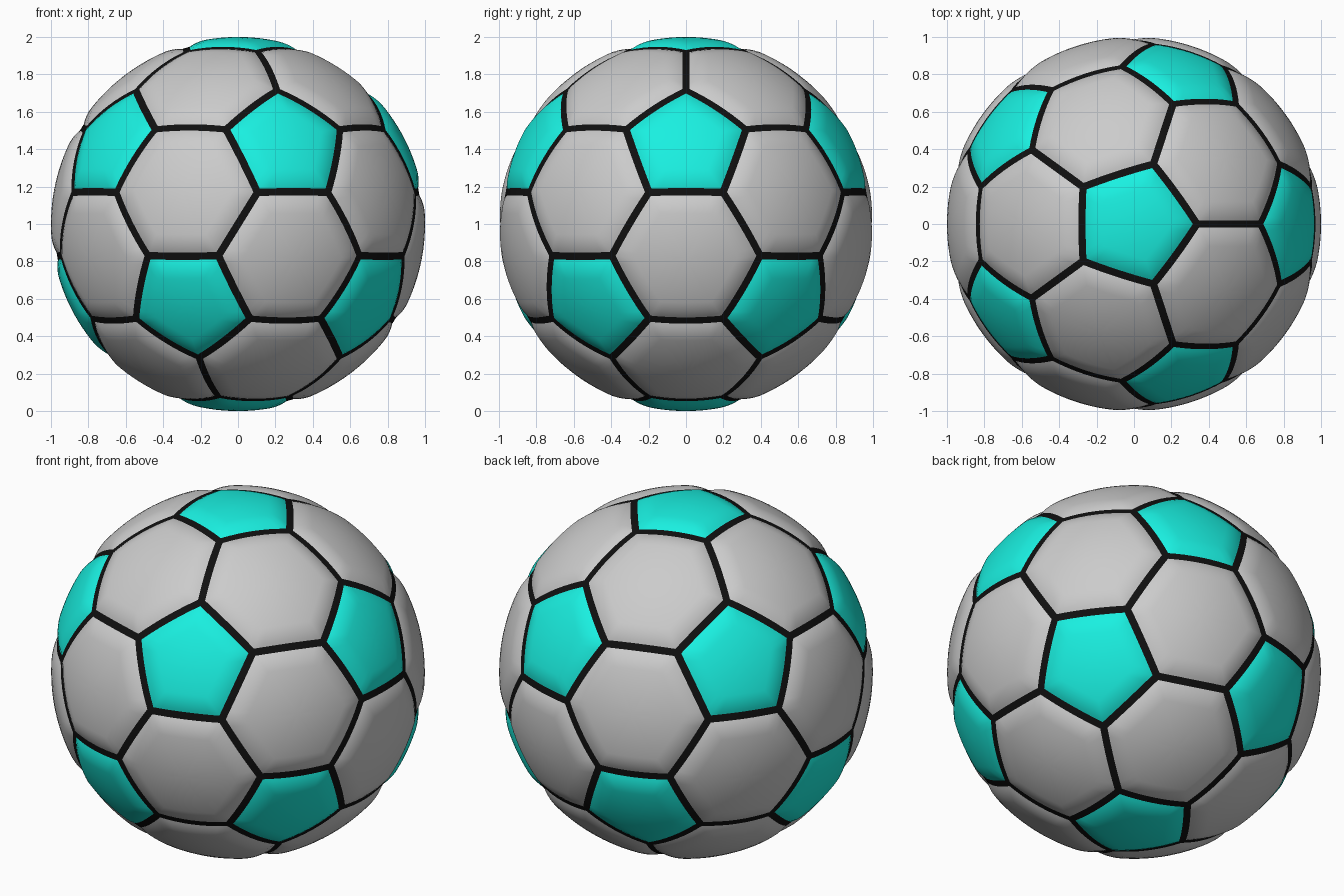
import bpy, bmesh
from math import cos, sin, atan2, radians, sqrt
from itertools import combinations
from mathutils import Vector

if "Cube" in bpy.data.objects:
    bpy.data.objects.remove(bpy.data.objects["Cube"])

SEAM = 0.021      # half width of a seam
DEPTH = 0.018     # how far the seams sit below the panel crowns
PUFF = 0.10       # width of the rounded panel border
COLS = 8          # subdivisions along each panel side


def material(name, rgb):
    m = bpy.data.materials.new(name)
    m.diffuse_color = (*rgb, 1)
    m.use_nodes = True
    m.node_tree.nodes["Principled BSDF"].inputs["Base Color"].default_value = m.diffuse_color
    return m


# icosahedron directions: poles plus two staggered rings
ico = [Vector((0, 0, 1)), Vector((0, 0, -1))]
for k in range(5):
    for z, off in ((1 / sqrt(5), 0), (-1 / sqrt(5), 36)):
        a = radians(72 * k + off)
        ico.append(Vector((cos(a) * 2 / sqrt(5), sin(a) * 2 / sqrt(5), z)))


def near(i, j):
    return i != j and (ico[i] - ico[j]).length < 1.2


def cut(i, j):
    return ico[i].lerp(ico[j], 1 / 3).normalized()


def ordered(points):
    """Sort points counter-clockwise about their outward centre."""
    c = sum(points, Vector()) / len(points)
    n = c.normalized()
    u = (points[0] - c).normalized()
    v = n.cross(u)
    return c, sorted(points, key=lambda p: atan2((p - c).dot(v), (p - c).dot(u)))


pentagons = [ordered([cut(i, j) for j in range(12) if near(i, j)]) for i in range(12)]
hexagons = [ordered([cut(i, j) for i in t for j in t if i != j])
            for t in combinations(range(12), 3)
            if all(near(i, j) for i, j in combinations(t, 2))]


def build(name, polys, seam, mat=None):
    """Spherical panels (or the seam strips around them) as one smooth mesh."""
    bm = bmesh.new()
    for c, pts in polys:
        apothem = ((pts[0] + pts[1]) / 2 - c).length
        inner = apothem - SEAM
        if seam:
            dists = [SEAM, 0]
        else:
            flat = inner - PUFF
            dists = [SEAM + PUFF + flat * (1 - k / 5) for k in range(5)]
            dists += [SEAM + PUFF * (1 - k / 7) for k in range(8)]
        for k, p in enumerate(pts):
            q = pts[(k + 1) % len(pts)]
            rows = []
            for d in dists:
                u = min(1, max(0, (d - SEAM) / PUFF))
                r = 1 - DEPTH * (1 - u) ** 2
                rows.append([bm.verts.new(
                    c.lerp(p.lerp(q, t / COLS), 1 - d / apothem).normalized() * r
                    + Vector((0, 0, 1))) for t in range(COLS + 1)])
            for a, b in zip(rows, rows[1:]):
                for t in range(COLS):
                    bm.faces.new((a[t], b[t], b[t + 1], a[t + 1]))
    bmesh.ops.remove_doubles(bm, verts=bm.verts, dist=0.0005)
    for f in bm.faces:
        f.smooth = True
    me = bpy.data.meshes.new(name)
    bm.to_mesh(me)
    bm.free()
    if mat:
        me.materials.append(mat)
    ob = bpy.data.objects.new(name, me)
    bpy.context.collection.objects.link(ob)
    return ob


# leather panels and the black stitching between them
build("hexagon_panels", hexagons, False)
build("pentagon_panels", pentagons, False, material("turquoise", (0.01, 0.87, 0.75)))
build("seams", hexagons + pentagons, True, material("black", (0.005, 0.005, 0.005)))
